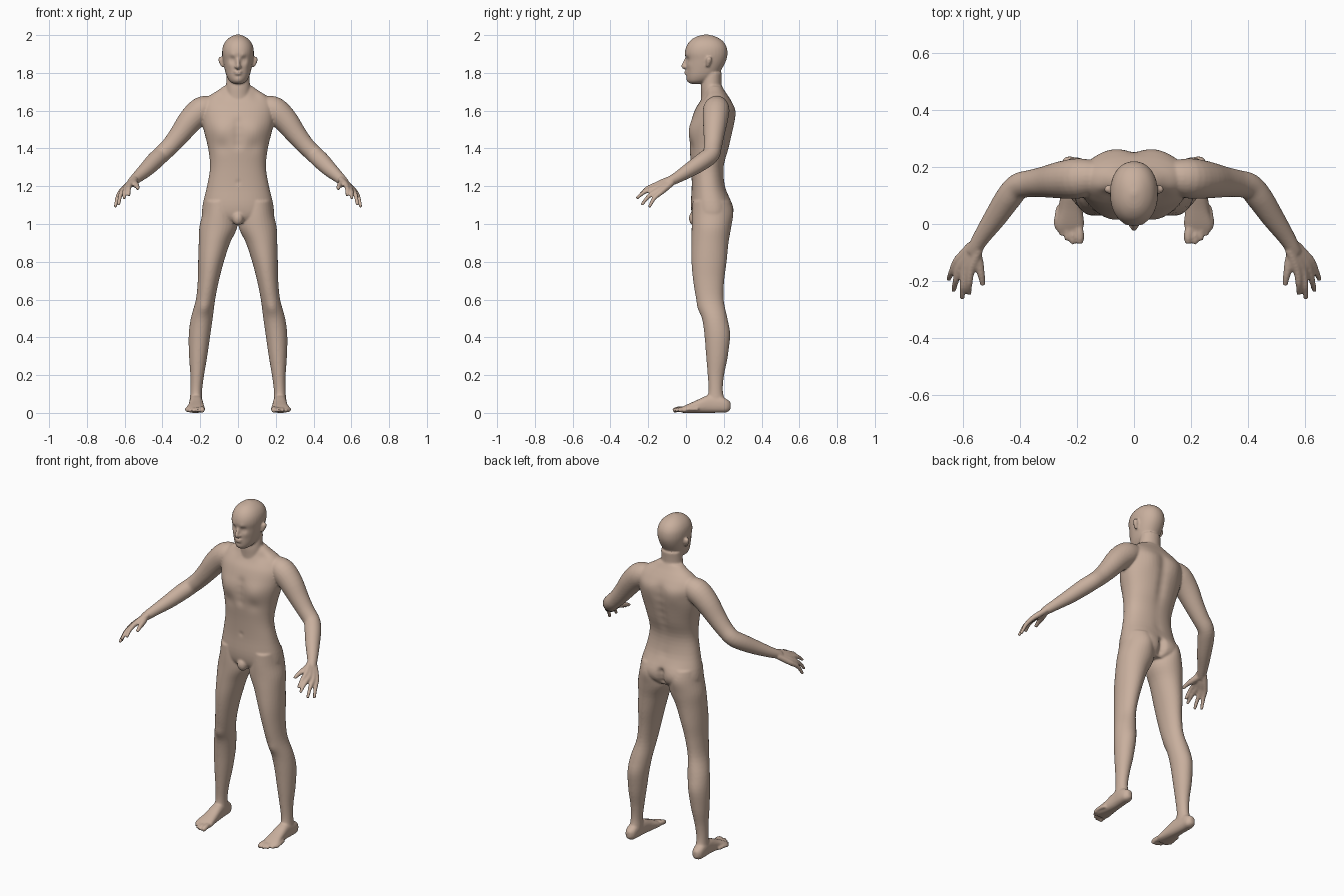
import bpy, bmesh
from math import cos, sin, pi, exp
from mathutils import Vector, Matrix

bm = bmesh.new()


def spline(pts, steps=4):
    """Catmull-Rom through the stations, all parameters at once."""
    out = []
    for i in range(len(pts) - 1):
        a, b, c, d = (Vector(pts[min(max(i + k, 0), len(pts) - 1)]) for k in (-1, 0, 1, 2))
        for j in range(steps):
            t = j / steps
            out.append(0.5 * (2 * b + (c - a) * t + (2 * a - 5 * b + 4 * c - d) * t * t
                              + (3 * b - a - 3 * c + d) * t ** 3))
    return out + [Vector(pts[-1])]


def loft(stations, axis, sides=(1,), n=2.0, seg=32):
    """Stations are (x, y, z, r1, r2); axis Z, Y or T (follow the path)."""
    st = spline(stations)
    for s in sides:
        rings = []
        for i, p in enumerate(st):
            u, v = Vector((1, 0, 0)), Vector((0, 1, 0) if axis == 'Z' else (0, 0, 1))
            if axis == 'T':
                t = (st[min(i + 1, len(st) - 1)] - st[max(i - 1, 0)])
                t = Vector(t[:3]).normalized()
                u = t.cross(Vector((0.3, 0.6, 0.74))).normalized()
                v = t.cross(u)
            ring = []
            for k in range(seg):
                c, d = cos(2 * pi * k / seg), sin(2 * pi * k / seg)
                c, d = (abs(q) ** (2 / n) * (1 if q > 0 else -1) for q in (c, d))
                q = Vector(p[:3]) + u * c * p[3] + v * d * p[4]
                ring.append(bm.verts.new((q.x * s, q.y, q.z)))
            rings.append(ring)
        for a, b in zip(rings, rings[1:]):
            for k in range(seg):
                bm.faces.new((a[k - 1], a[k], b[k], b[k - 1]))
        bm.faces.new(rings[0])
        bm.faces.new(rings[-1])


def tube(pts, sides=(1, -1), seg=16):
    loft([(x, y, z, r, r) for x, y, z, r in pts], 'T', sides, seg=seg)


def blob(c, r, sides=(1,)):
    for s in sides:
        m = Matrix.Translation((c[0] * s, c[1], c[2])) @ Matrix.Diagonal((*r, 1))
        bmesh.ops.create_uvsphere(bm, u_segments=20, v_segments=12, radius=1, matrix=m)


def stack(rows):
    """Centred rows (z, half width, y front, y back) to stations."""
    return [(0, (f + b) / 2, z, w, (b - f) / 2) for z, w, f, b in rows]


BOTH = (1, -1)

# torso
loft(stack([(1.005, .13, .06, .21), (1.04, .185, .035, .24), (1.10, .187, .026, .242),
            (1.2, .164, .03, .208), (1.3, .148, .027, .2), (1.4, .158, .02, .228),
            (1.5, .182, .02, .25), (1.56, .192, .032, .256), (1.61, .195, .05, .256),
            (1.65, .182, .075, .24), (1.68, .15, .09, .222), (1.705, .11, .1, .205),
            (1.73, .075, .11, .19)]), 'Z', n=2.25, seg=48)
blob((0, .045, 1.03), (.03, .03, .038))

# neck
loft(stack([(1.64, .09, .08, .22), (1.68, .072, .08, .203), (1.73, .064, .08, .188),
            (1.8, .06, .09, .19)]), 'Z')

# head
loft(stack([(1.742, .02, .025, .07), (1.755, .043, .01, .12), (1.785, .061, .003, .165),
            (1.83, .073, .002, .195), (1.87, .08, .0, .214), (1.905, .084, -.006, .22),
            (1.94, .08, .002, .214), (1.97, .064, .022, .193), (1.992, .037, .055, .157),
            (2.003, .008, .1, .115)]), 'Z', n=2.15)

# nose, lips and ears
tube([(0, .006, 1.885, .008), (0, -.004, 1.862, .009), (0, -.014, 1.836, .0115),
      (0, -.006, 1.826, .009)], (1,))
blob((.011, -.002, 1.832), (.009, .012, .008), BOTH)
blob((0, .002, 1.806), (.022, .012, .006))
blob((0, .003, 1.794), (.019, .012, .006))
tube([(.078, .115, 1.832, .008), (.084, .117, 1.845, .011), (.09, .122, 1.87, .015),
      (.09, .122, 1.885, .009)])

# arms
tube([(.13, .165, 1.625, .055), (.19, .16, 1.605, .07), (.25, .155, 1.55, .066),
      (.31, .148, 1.472, .055), (.36, .142, 1.412, .048), (.405, .132, 1.368, .046),
      (.44, .092, 1.335, .046), (.485, .025, 1.29, .04), (.53, -.04, 1.25, .031),
      (.555, -.08, 1.228, .026), (.567, -.1, 1.217, .022)], seg=24)

# hands: each finger runs from the wrist over its knuckle to the tip
wrist = Vector((.557, -.083, 1.227))
fingers = [((.572, -.165, 1.205), (.577, -.246, 1.15)), ((.592, -.163, 1.19), (.602, -.262, 1.135)),
           ((.61, -.15, 1.177), (.632, -.235, 1.1)), ((.622, -.132, 1.168), (.65, -.195, 1.088))]
for i, (k, t) in enumerate(fingers):
    k, t = Vector(k), Vector(t)
    a = wrist + (k - Vector((.599, -.152, 1.185))) * .45
    m = (k + t) / 2 + Vector((.003, -.005, .008))
    tube([(*a, .017), (*((a + k) / 2), .017), (*k, .0145), (*m, .0115), (*t, .0085)])
tube([(.556, -.09, 1.225, .018), (.545, -.135, 1.212, .018), (.535, -.18, 1.2, .013),
      (.53, -.215, 1.185, .009)])

# legs
loft([(.1, .13, 1.12, .08, .095), (.1, .136, 1.05, .09, .105), (.105, .134, .98, .1, .104),
      (.125, .127, .9, .083, .098), (.143, .122, .8, .068, .093), (.157, .12, .7, .056, .082),
      (.172, .127, .6, .051, .072), (.192, .152, .5, .058, .067), (.204, .164, .41, .057, .066),
      (.211, .164, .3, .048, .057), (.216, .158, .2, .036, .043), (.221, .157, .12, .031, .038),
      (.222, .157, .06, .033, .05), (.222, .155, .02, .028, .05)], 'Z', BOTH)

# feet
loft([(.225, .236, .04, .014, .02), (.225, .215, .041, .03, .035), (.225, .18, .048, .034, .044),
      (.222, .12, .05, .036, .047), (.222, .05, .035, .042, .032), (.225, .0, .024, .05, .021),
      (.227, -.025, .018, .044, .014)], 'Y', BOTH, n=2.5)
for x, y, r in ((.19, -.068, .015), (.215, -.07, .011), (.235, -.058, .0105),
                (.254, -.04, .01), (.271, -.015, .01)):
    tube([(x * .8 + .045, y + .08, .022, r), (x, y + .03, .023, r), (x, y, .014, r * .85)])

bmesh.ops.recalc_face_normals(bm, faces=bm.faces)
raw = bpy.data.meshes.new("body_parts")
bm.to_mesh(raw)
bm.free()

# fuse all parts into one skin
body = bpy.data.objects.new("body", raw)
bpy.context.collection.objects.link(body)
mod = body.modifiers.new("fuse", 'REMESH')
mod.mode, mod.voxel_size = 'VOXEL', .0055
mesh = bpy.data.meshes.new_from_object(body.evaluated_get(bpy.context.evaluated_depsgraph_get()))
body.modifiers.clear()
body.data = mesh

# sculpt strokes: centre, radius, push along y (mirrored when off-centre)
strokes = [
    ((.032, .005, 1.87), .016, .010), ((.031, .01, 1.869), .008, -.005),   # eyes
    ((.028, 0, 1.893), .014, -.004), ((.045, .02, 1.84), .02, -.004),      # brow, cheek
    ((0, .01, 1.765), .02, -.005), ((0, 0, 1.781), .01, .004),             # chin
    ((.088, .04, 1.49), .06, -.012), ((.08, .04, 1.41), .035, .005),       # chest
    ((0, .02, 1.22), .012, .008),                                          # navel
    ((.085, .25, 1.58), .06, .010), ((.085, .23, 1.075), .06, .012),       # blades, buttocks
    ((.176, .06, .55), .035, -.008), ((.205, .23, .42), .06, .004),        # knee, calf
    ((.09, .11, 1.675), .03, .008)]                                        # collar hollow
strokes += [((0, .24, 1.2 + .05 * i), .03, -.009) for i in range(9)]       # spine
strokes += [((0, .24, 1.0 + .03 * i), .02, -.02) for i in range(4)]        # cleft
strokes += [((0, .02, 1.42 + .04 * i), .025, .006) for i in range(4)]      # sternum

bm = bmesh.new()
bm.from_mesh(mesh)
for v in bm.verts:
    p = Vector((abs(v.co.x), v.co.y, v.co.z))
    for c, r, push in strokes:
        d = (p - Vector(c)).length_squared / (r * r)
        if d < 6:
            v.co.y += push * exp(-d)
for _ in range(3):
    bmesh.ops.smooth_vert(bm, verts=bm.verts, factor=.5, use_axis_x=True,
                          use_axis_y=True, use_axis_z=True)
low = min(v.co.z for v in bm.verts)
for v in bm.verts:
    v.co.z = (v.co.z - low) if v.co.z < .05 else v.co.z - low * max(0, 1 - (v.co.z - .05) / .5)
for f in bm.faces:
    f.smooth = True
bm.to_mesh(mesh)
bm.free()

skin = bpy.data.materials.new("skin")
skin.diffuse_color = (.58, .43, .34, 1)
mesh.materials.clear()
mesh.materials.append(skin)
